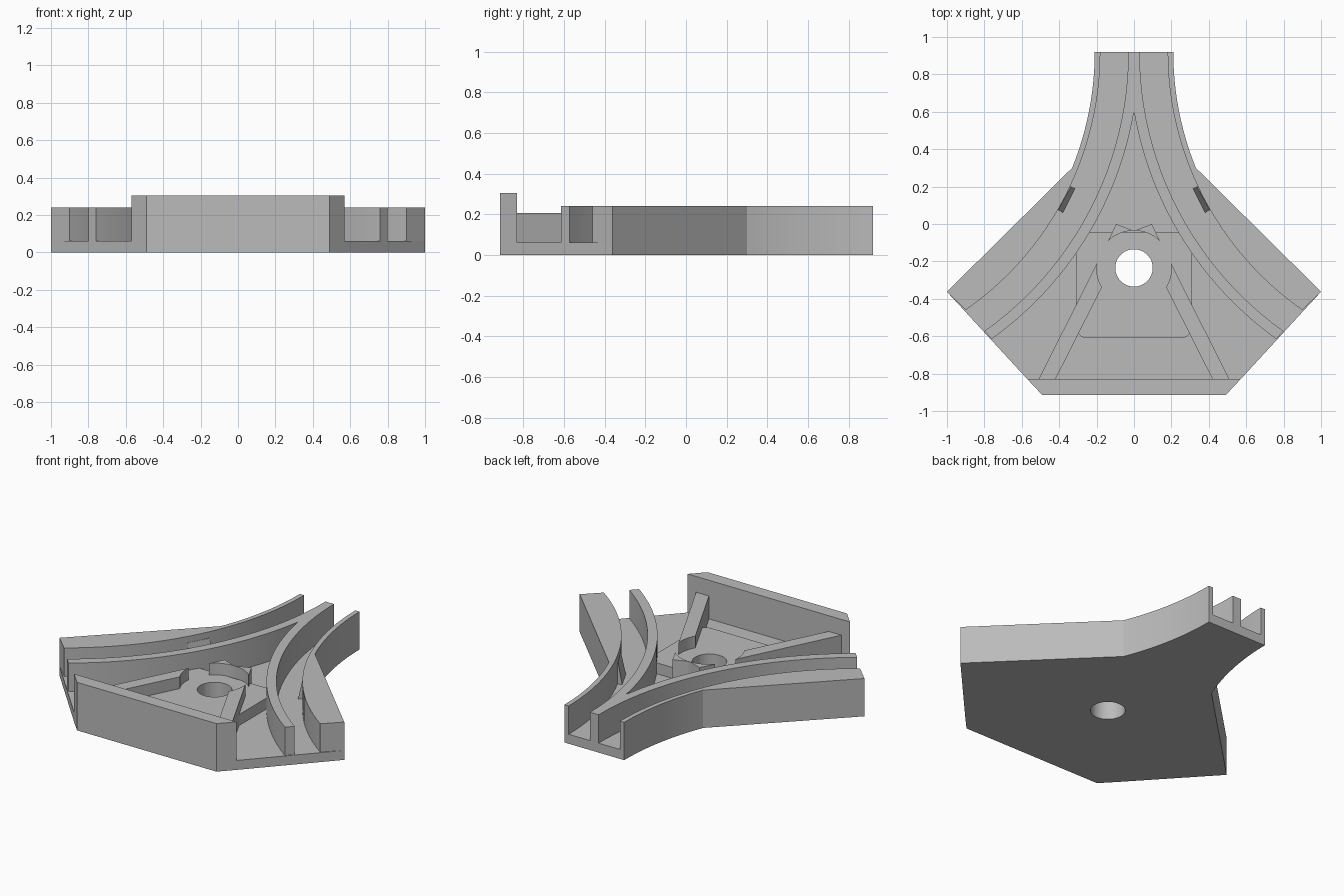
import bpy, bmesh, math

if "Cube" in bpy.data.objects:
    bpy.data.objects.remove(bpy.data.objects["Cube"])

CX, CY = 1.863, 0.92          # centre of the curved tracks (right side)
HOLE_Y, HOLE_R, HUB_R = -0.235, 0.10, 0.20
FLOOR, WALL, FRONT, PAD, ARM = 0.06, 0.24, 0.305, 0.13, 0.205

grey = bpy.data.materials.new("plain_grey")
grey.diffuse_color = (0.5, 0.5, 0.5, 1)
grey.use_nodes = True
grey.node_tree.nodes["Principled BSDF"].inputs["Base Color"].default_value = grey.diffuse_color


def prism(name, pts, z0, z1, top=None):
    """Closed solid from an outline; an optional second outline shapes the top."""
    bm = bmesh.new()
    low = [bm.verts.new((x, y, z0)) for x, y in pts]
    high = [bm.verts.new((x, y, z1)) for x, y in (top or pts)]
    n = len(pts)
    bm.faces.new(low[::-1])
    bm.faces.new(high)
    for i in range(n):
        j = (i + 1) % n
        bm.faces.new((low[i], low[j], high[j], high[i]))
    bmesh.ops.recalc_face_normals(bm, faces=bm.faces)
    me = bpy.data.meshes.new(name)
    bm.to_mesh(me)
    bm.free()
    me.materials.append(grey)
    ob = bpy.data.objects.new(name, me)
    bpy.context.collection.objects.link(ob)
    return ob


def flip(pts):
    return [(-x, y) for x, y in pts]


def pair(name, pts, z0, z1, top=None):
    prism(name + "_right", pts, z0, z1, top)
    prism(name + "_left", flip(pts), z0, z1, flip(top) if top else None)


def track(r, y0, y1, n=24):
    """Points of a track arc of radius r running from y0 to y1."""
    a0, a1 = (math.asin((CY - y) / r) for y in (y0, y1))
    angs = [a0 + (a1 - a0) * i / n for i in range(n + 1)]
    return [(CX - r * math.cos(a), CY - r * math.sin(a)) for a in angs]


def hub(d0, d1, n=8):
    """Points on the circle around the centre hole, angles in degrees."""
    angs = [math.radians(d0 + (d1 - d0) * i / n) for i in range(n + 1)]
    return [(HUB_R * math.cos(a), HOLE_Y + HUB_R * math.sin(a)) for a in angs]


# base plate
flare = track(1.653, 0.30, 0.92, 12)
half = [(0.49, -0.915), (0.57, -0.83), (1.0, -0.362)] + flare
base = prism("base_plate", half + flip(half)[::-1], 0, FLOOR)

# raised centre pad with rounded front corners
corner = [(0.25 + 0.06 * math.sin(math.radians(a)), -0.55 - 0.06 * math.cos(math.radians(a)))
          for a in range(0, 91, 15)]
half = corner + [(0.31, -0.13), (0.25, -0.045)]
pad = prism("centre_pad", half + flip(half)[::-1], FLOOR, PAD)

# centre hole through plate and pad
ring = [(HOLE_R * math.cos(math.tau * i / 48), HOLE_Y + HOLE_R * math.sin(math.tau * i / 48))
        for i in range(48)]
cutter = prism("hole_cutter", ring, -0.1, 0.4)
cutter.hide_render = True
cutter.hide_set(True)
for ob in (base, pad):
    mod = ob.modifiers.new("hole", 'BOOLEAN')
    mod.operation, mod.object, mod.solver = 'DIFFERENCE', cutter, 'EXACT'

# tall front wall
prism("front_wall", [(-0.49, -0.915), (0.49, -0.915), (0.57, -0.83), (-0.57, -0.83)], 0, FRONT)

# outer walls, curved on the channel side
pair("outer_wall", track(1.683, 0.92, -0.46) + [(1.0, -0.362)] + flare, FLOOR, WALL)

# inner rails that merge into one at the back
pair("inner_rail", [(0, 0.92)] + track(1.833, 0.92, -0.573) + track(1.89, -0.615, 0.60)
     + [(0, 0.58)], FLOOR, WALL)

# small wedge stops on the channel faces of the outer walls
pair("wedge_stop", [(0.315, 0.19), (0.38, 0.06), (0.41, 0.08), (0.345, 0.20)], FLOOR, 0.2,
     [(0.337, 0.20), (0.405, 0.075), (0.41, 0.08), (0.345, 0.20)])

# slanted arms from the front wall to the hub circle
pair("slanted_arm", [(0.42, -0.83), (0.51, -0.83)] + hub(7, -31), FLOOR, ARM)

# two-pointed crown behind the hub circle
prism("hub_crown", hub(46, 134, 16) + [(-0.095, 0.0), (-0.01, -0.033), (0.01, -0.033), (0.095, 0.0)],
      FLOOR, ARM)

# smooth the curved sides, keep the corners sharp
for ob in bpy.context.collection.objects:
    if ob is not cutter:
        ob.select_set(True)
        bpy.context.view_layer.objects.active = ob
bpy.ops.object.shade_smooth_by_angle(angle=math.radians(20))
